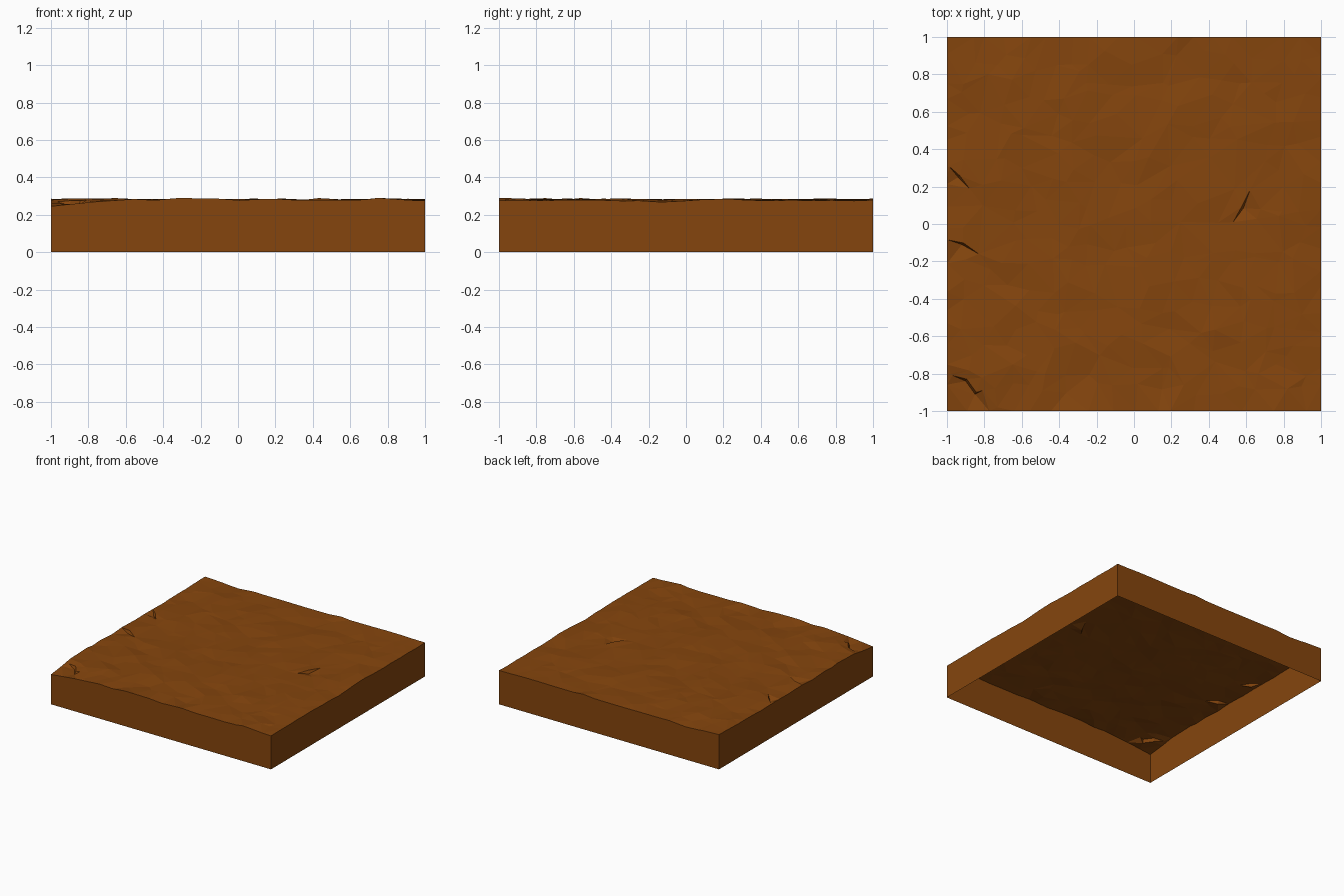
import bpy, bmesh, random
from mathutils import Vector, noise
from mathutils.geometry import delaunay_2d_cdt

if "Cube" in bpy.data.objects:
    bpy.data.objects.remove(bpy.data.objects["Cube"])

random.seed(11)

# Ground relief around z = 0.28
def relief(x, y):
    n = noise.noise(Vector((x * 4.5, y * 4.5, 3.1)))
    n += 0.6 * noise.noise(Vector((x * 10, y * 10, 7.7)))
    z = 0.28 + 0.014 * n
    corner = max(0, 1 - (Vector((x, y)) - Vector((-1, -1))).length / 0.25)
    z -= 0.035 * corner                      # sunken front left corner
    return max(0.245, min(0.3, z))

# Rim points, then jittered interior points
N = 18
STEP = 2 / N
pts = []
for side in range(4):
    for i in range(N):
        t = -1 + i * STEP + (random.uniform(-.3, .3) * STEP if i else 0)
        pts.append([(t, -1), (1, t), (-t, 1), (-1, -t)][side])
rim_count = len(pts)
rim_edges = [(i, (i + 1) % rim_count) for i in range(rim_count)]
heights = [relief(*p) for p in pts]

# Small cracks: (start, low middle, end)
cracks = [((.53, .01), (.585, .085), (.62, .18)),
          ((-.99, -.02), (-.92, -.11), (-.83, -.16)),
          ((-.99, .31), (-.94, .25), (-.88, .19)),
          ((-.98, -.80), (-.90, -.84), (-.81, -.89)),
          ((-.97, -.81), (-.85, -.91), (-.73, -.98))]
crack_pts = [Vector(p) for c in cracks for p in c]
for c in cracks:
    for p, drop in zip(c, (0, .02, 0)):
        pts.append(p)
        heights.append(relief(*p) - drop)
    a, m, b = (Vector(p) for p in c)
    side = (b - a).orthogonal().normalized() * .012
    pts.append(tuple(m + side))
    heights.append(relief(*m) + .005)

for i in range(1, N):
    for j in range(1, N):
        x = -1 + (i + random.uniform(-.42, .42)) * STEP
        y = -1 + (j + random.uniform(-.42, .42)) * STEP
        near = min((Vector((x, y)) - c).length for c in crack_pts)
        if near > .045 and random.random() > .12:
            pts.append((x, y))
            heights.append(relief(x, y))

verts, _, faces, origins, _, _ = delaunay_2d_cdt(
    [Vector(p) for p in pts], rim_edges, [], 1, 1e-5)

# Top surface
bm = bmesh.new()
top = [bm.verts.new((v.x, v.y, heights[o[0]])) for v, o in zip(verts, origins)]
for f in faces:
    bm.faces.new([top[i] for i in f])

# Thin side walls, open underneath
rim = [e for e in bm.edges if e.is_boundary]
ext = bmesh.ops.extrude_edge_only(bm, edges=rim)
for v in ext["geom"]:
    if isinstance(v, bmesh.types.BMVert):
        v.co.z = 0
bmesh.ops.recalc_face_normals(bm, faces=bm.faces)
bm.faces.ensure_lookup_table()
if max(bm.faces, key=lambda f: abs(f.normal.z)).normal.z < 0:
    bmesh.ops.reverse_faces(bm, faces=bm.faces)

mesh = bpy.data.meshes.new("dirt_tile")
bm.to_mesh(mesh)
bm.free()
tile = bpy.data.objects.new("dirt_tile", mesh)
bpy.context.collection.objects.link(tile)

soil = bpy.data.materials.new("soil")
soil.diffuse_color = (0.235, 0.06, 0.004, 1)
soil.use_nodes = True
soil.node_tree.nodes["Principled BSDF"].inputs["Base Color"].default_value = soil.diffuse_color
mesh.materials.append(soil)
